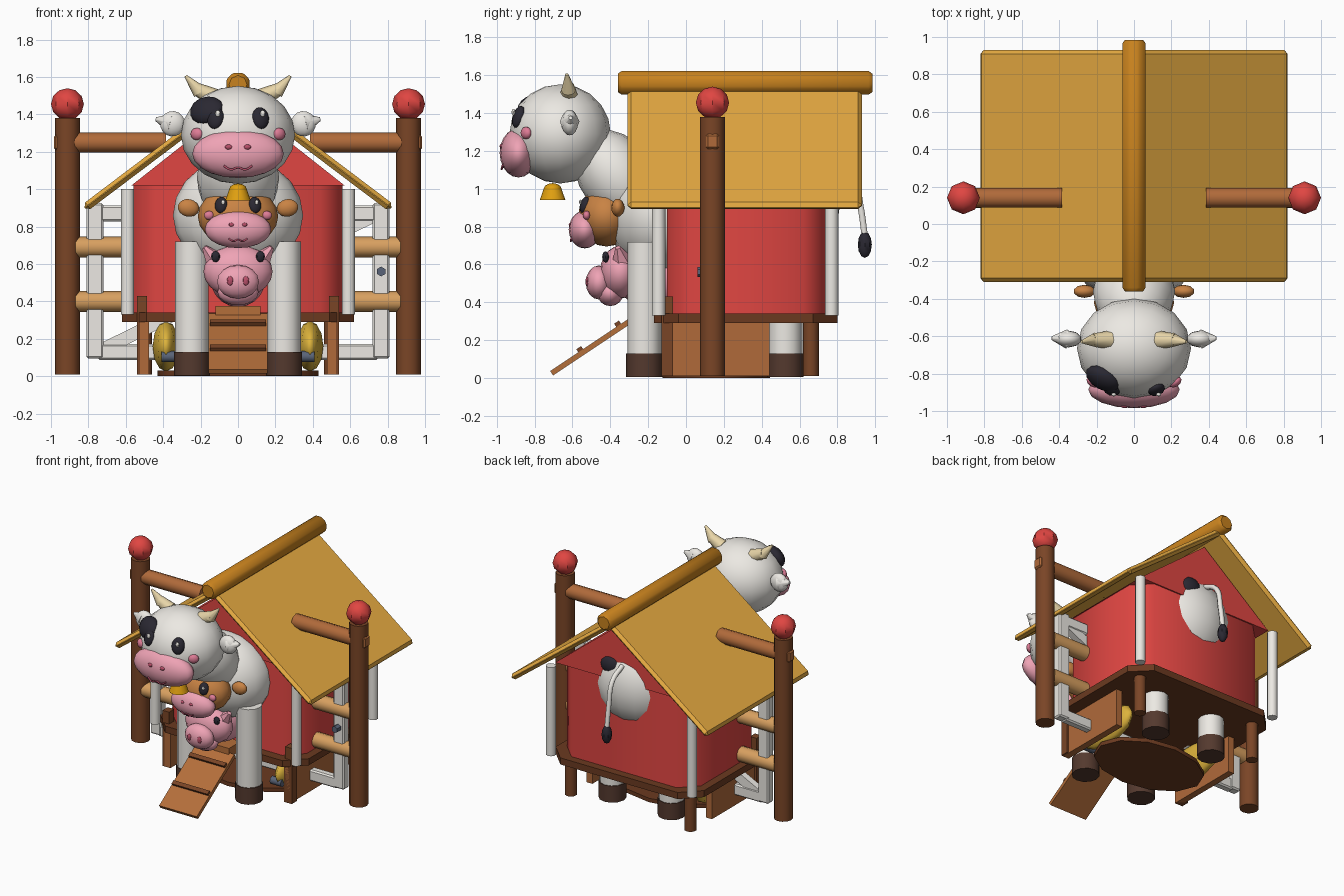
import bpy, bmesh, math
from mathutils import Vector

if "Cube" in bpy.data.objects:
    bpy.data.objects.remove(bpy.data.objects["Cube"])

PAL = dict(white='ECE9E3', red='E04642', roof='E8AC42', ridge='C8821E', post='7A4526', beam='B06A3A',
           tan='D8A060', ramp='B46E3A', pink='EFA3B5', blush='DE7C96', rose='B8506A', dark='2A2832',
           hoof='54392E', calf='C98344', brass='E0A010', horn='E8D5A8', steel='5A6478', floor='6B3A20', hay='DDB33C')


def material(c):
    m = bpy.data.materials.get(c)
    if not m:
        m = bpy.data.materials.new(c)
        rgb = [int(PAL[c][i:i + 2], 16) / 255 for i in (0, 2, 4)]
        m.diffuse_color = [((v + .055) / 1.055) ** 2.4 if v > .04 else v / 12.92 for v in rgb] + [1]
        m.use_nodes = True
        m.node_tree.nodes["Principled BSDF"].inputs["Base Color"].default_value = m.diffuse_color
    return m


def finish(name, c, smooth=40):
    o = bpy.context.object
    o.name = name
    o.data.materials.append(material(c))
    if smooth:
        bpy.ops.object.shade_smooth_by_angle(angle=math.radians(smooth))
    return o


def ball(name, loc, size, c, rot=(0, 0, 0), seg=16, rings=10):
    bpy.ops.mesh.primitive_uv_sphere_add(segments=seg, ring_count=rings, radius=1, location=loc, rotation=rot)
    bpy.context.object.scale = size
    return finish(name, c)


def box(name, loc, dim, c, rot=(0, 0, 0), bevel=0):
    bpy.ops.mesh.primitive_cube_add(size=1, location=loc, rotation=rot)
    o = bpy.context.object
    o.scale = dim
    bpy.ops.object.transform_apply(location=False, rotation=False, scale=True)
    if bevel:
        b = o.modifiers.new('bevel', 'BEVEL')
        b.width, b.segments = bevel, 1
    return finish(name, c, 0)


def rod(name, a, b, r1, c, r2=None, n=10, bevel=0):
    a, b = Vector(a), Vector(b)
    d = b - a
    bpy.ops.mesh.primitive_cone_add(vertices=n, radius1=r1, radius2=r1 if r2 is None else r2, depth=d.length,
                                    location=(a + b) / 2, rotation=d.to_track_quat('Z', 'Y').to_euler())
    if bevel:
        m = bpy.context.object.modifiers.new('bevel', 'BEVEL')
        m.width, m.segments = bevel, 1
    return finish(name, c, 46)


def prism(name, pts, offset, c, smooth=0):
    bm = bmesh.new()
    f = bm.faces.new([bm.verts.new(p) for p in pts])
    top = bmesh.ops.extrude_face_region(bm, geom=[f])['geom']
    bmesh.ops.translate(bm, vec=offset, verts=[v for v in top if isinstance(v, bmesh.types.BMVert)])
    bmesh.ops.recalc_face_normals(bm, faces=bm.faces)
    me = bpy.data.meshes.new(name)
    bm.to_mesh(me)
    bm.free()
    o = bpy.data.objects.new(name, me)
    bpy.context.collection.objects.link(o)
    bpy.ops.object.select_all(action='DESELECT')
    o.select_set(True)
    bpy.context.view_layer.objects.active = o
    finish(name, c, smooth)


def octagon(x, y0, y1, ch, z):
    return [(-x + ch, y0, z), (x - ch, y0, z), (x, y0 + ch, z), (x, y1 - ch, z),
            (x - ch, y1, z), (-x + ch, y1, z), (-x, y1 - ch, z), (-x, y0 + ch, z)]


def tube(name, pts, r, c):
    cu = bpy.data.curves.new(name, 'CURVE')
    cu.dimensions, cu.bevel_depth, cu.bevel_resolution, cu.resolution_u = '3D', r, 1, 4
    cu.use_fill_caps = True
    s = cu.splines.new('BEZIER')
    s.bezier_points.add(len(pts) - 1)
    for p, q in zip(s.bezier_points, pts):
        p.co, p.handle_left_type, p.handle_right_type = q, 'AUTO', 'AUTO'
    o = bpy.data.objects.new(name, cu)
    bpy.context.collection.objects.link(o)
    cu.materials.append(material(c))


# barn: floor, chamfered walls, gable
prism('barn_floor', octagon(.62, -.17, .80, .13, .29), (0, 0, .05), 'floor')
prism('barn_walls', octagon(.56, -.10, .74, .12, .33), (0, 0, .70), 'red', 50)
prism('barn_gable', [(-.57, -.11, 1.02), (.57, -.11, 1.02), (0, -.11, 1.47)], (0, .86, 0), 'red')

# roof
ang = math.atan(.755)
for s in (-1, 1):
    box('roof_slope', (s * .402, .31, 1.215), (1.045, 1.24, .045), 'roof', (0, s * ang, 0), .02)
rod('roof_ridge', (0, -.36, 1.56), (0, .985, 1.56), .07, 'ridge', n=8, bevel=.02)

# mirrored structure
for s in (-1, 1):
    for y in (-.145, .77):
        rod('corner_post', (s * .59, y, .33), (s * .59, y, 1.0), .036, 'white')
    rod('rear_stilt', (s * .50, .66, .01), (s * .50, .66, .3), .042, 'post')
    box('side_panel', (s * .5, .155, .15), (.05, .57, .28), 'beam')
    box('front_stilt', (s * .513, -.10, .22), (.055, .06, .42), 'post')
    rod('tall_post', (s * .912, .14, .01), (s * .912, .14, 1.38), .066, 'post', n=12)
    ball('post_knob', (s * .912, .14, 1.455), (.088, .088, .085), 'red', seg=8, rings=6)
    rod('cross_beam', (s * .385, .14, 1.25), (s * .93, .14, 1.25), .054, 'beam')
    box('beam_peg', (s * .96, .14, 1.25), (.05, .07, .08), 'beam', bevel=.01)
    box('gate_upright', (s * .765, .14, .51), (.09, .07, .83), 'white', bevel=.01)
    ball('hay_pile', (s * .385, .17, .16), (.075, .27, .135), 'hay', seg=10, rings=6)
    rod('floor_pin', (s * .32, -.05, .105), (s * .41, -.05, .105), .03, 'steel', n=8)

# gate across the middle
for z in (.13, .87):
    box('gate_bar', (0, .14, z), (1.5, .06, .085), 'white', bevel=.01)
for z in (.40, .69):
    rod('gate_rail', (-.87, .14, z), (.87, .14, z), .056, 'tan')
box('gate_brace', (0, .14, .50), (1.64, .05, .07), 'white', (0, -math.atan2(.74, 1.5), 0))
rod('gate_bolt', (.765, .06, .56), (.765, .12, .56), .026, 'steel', n=6)

# base plate under the hay
base = rod('hay_base', (0, .16, 0), (0, .16, .03), .43, 'floor', n=12)
base.scale = (1, .66, 1)

# ramp
tilt = math.atan2(.30, .45)
box('ramp', (0, -.485, .175), (.315, .54, .028), 'ramp', (tilt, 0, 0))
for y, z in ((-.56, .15), (-.36, .285)):
    box('ramp_cleat', (0, y, z), (.30, .03, .025), 'post', (tilt, 0, 0))
box('ramp_landing', (0, -.21, .34), (.24, .14, .07), 'ramp')

# cow body
ball('cow_body', (0, .20, .88), (.345, .58, .32), 'white')
ball('cow_chest', (0, -.14, .86), (.348, .275, .31), 'white')
ball('cow_rump', (0, .52, .96), (.33, .30, .335), 'white')
ball('rump_patch', (.11, .715, 1.12), (.095, .065, .08), 'dark', seg=12, rings=8)
ball('cow_neck', (0, -.36, 1.06), (.22, .20, .28), 'white', (.65, 0, 0))
for s in (-1, 1):
    for y in (-.22, .525):
        rod('cow_leg', (s * .247, y, .12), (s * .247, y, .72), .09, 'white', n=12)
        rod('cow_hoof', (s * .247, y, .005), (s * .247, y, .13), .096, 'hoof', n=12)
tube('cow_tail', [(0, .76, 1.15), (0, .88, 1.08), (0, .92, .92), (0, .945, .75)], .019, 'white')
ball('tail_tuft', (0, .945, .705), (.037, .037, .07), 'dark', seg=8, rings=6)

# cow head
ball('cow_head', (0, -.665, 1.29), (.305, .268, .262), 'white')
ball('cow_muzzle', (0, -.885, 1.19), (.245, .10, .13), 'pink')
ball('eye_patch', (-.165, -.825, 1.42), (.10, .055, .08), 'dark', (-.5, 0, -.5), 12, 8)
tube('cow_mouth', [(-.075, -.968, 1.125), (-.04, -.974, 1.105), (0, -.970, 1.115),
                   (.04, -.974, 1.105), (.075, -.968, 1.125)], .006, 'rose')
for s in (-1, 1):
    ball('cow_eye', (s * .12, -.885, 1.38), (.047, .03, .06), 'dark', (-.3, 0, s * .35), 10, 8)
    ball('eye_glint', (s * .12 + .012, -.912, 1.405), (.014, .01, .018), 'white', seg=8, rings=6)
    ball('cow_cheek', (s * .22, -.845, 1.295), (.038, .025, .033), 'blush', (0, 0, s * .6), 10, 6)
    ball('cow_nostril', (s * .05, -.973, 1.225), (.022, .012, .014), 'rose', seg=8, rings=6)
    ball('cow_ear', (s * .35, -.615, 1.35), (.07, .045, .068), 'white', (0, -s * .15, 0), 10, 8)
    rod('ear_tip', (s * .36, -.615, 1.355), (s * .44, -.61, 1.375), .052, 'white', r2=.01, n=8)
    rod('cow_horn', (s * .13, -.62, 1.49), (s * .22, -.62, 1.535), .05, 'horn', r2=.035, n=8)
    rod('horn_tip', (s * .205, -.62, 1.52), (s * .28, -.63, 1.605), .04, 'horn', r2=.008, n=8)

# bell
rod('bell', (0, -.705, .94), (0, -.705, 1.005), .068, 'brass', r2=.045, n=12)
ball('bell_top', (0, -.705, 1.0), (.047, .047, .03), 'brass', seg=12, rings=6)

# calf
ball('calf_head', (0, -.42, .855), (.215, .15, .16), 'calf')
ball('calf_muzzle', (0, -.535, .785), (.178, .085, .10), 'pink')
tube('calf_mouth', [(-.05, -.607, .735), (-.025, -.608, .722), (0, -.608, .73),
                    (.025, -.608, .722), (.05, -.607, .735)], .005, 'rose')
for s in (-1, 1):
    ball('calf_ear', (s * .265, -.36, .90), (.06, .035, .047), 'calf', (0, -s * .2, 0), 10, 8)
    ball('calf_eye', (s * .09, -.535, .915), (.035, .025, .045), 'dark', (-.3, 0, s * .3), 10, 8)
    ball('calf_glint', (s * .09 + .01, -.558, .93), (.01, .007, .013), 'white', seg=8, rings=6)
    ball('calf_cheek', (s * .155, -.525, .86), (.028, .02, .024), 'blush', seg=10, rings=6)
    ball('calf_nostril', (s * .035, -.61, .81), (.016, .01, .011), 'rose', seg=8, rings=6)

# pig
ball('pig_body', (0, -.16, .53), (.15, .22, .16), 'pink')
ball('pig_head', (0, -.345, .56), (.185, .11, .14), 'pink')
ball('pig_jaw', (0, -.40, .45), (.11, .07, .07), 'pink', seg=12, rings=8)
ball('pig_snout', (0, -.46, .505), (.115, .07, .09), 'pink', seg=14, rings=8)
for s in (-1, 1):
    rod('pig_ear', (s * .125, -.34, .62), (s * .18, -.36, .69), .055, 'pink', r2=.015, n=6)
    ball('pig_eye', (s * .12, -.425, .64), (.024, .018, .03), 'dark', seg=8, rings=6)
    ball('pig_nostril', (s * .042, -.522, .51), (.018, .01, .025), 'rose', seg=8, rings=6)
